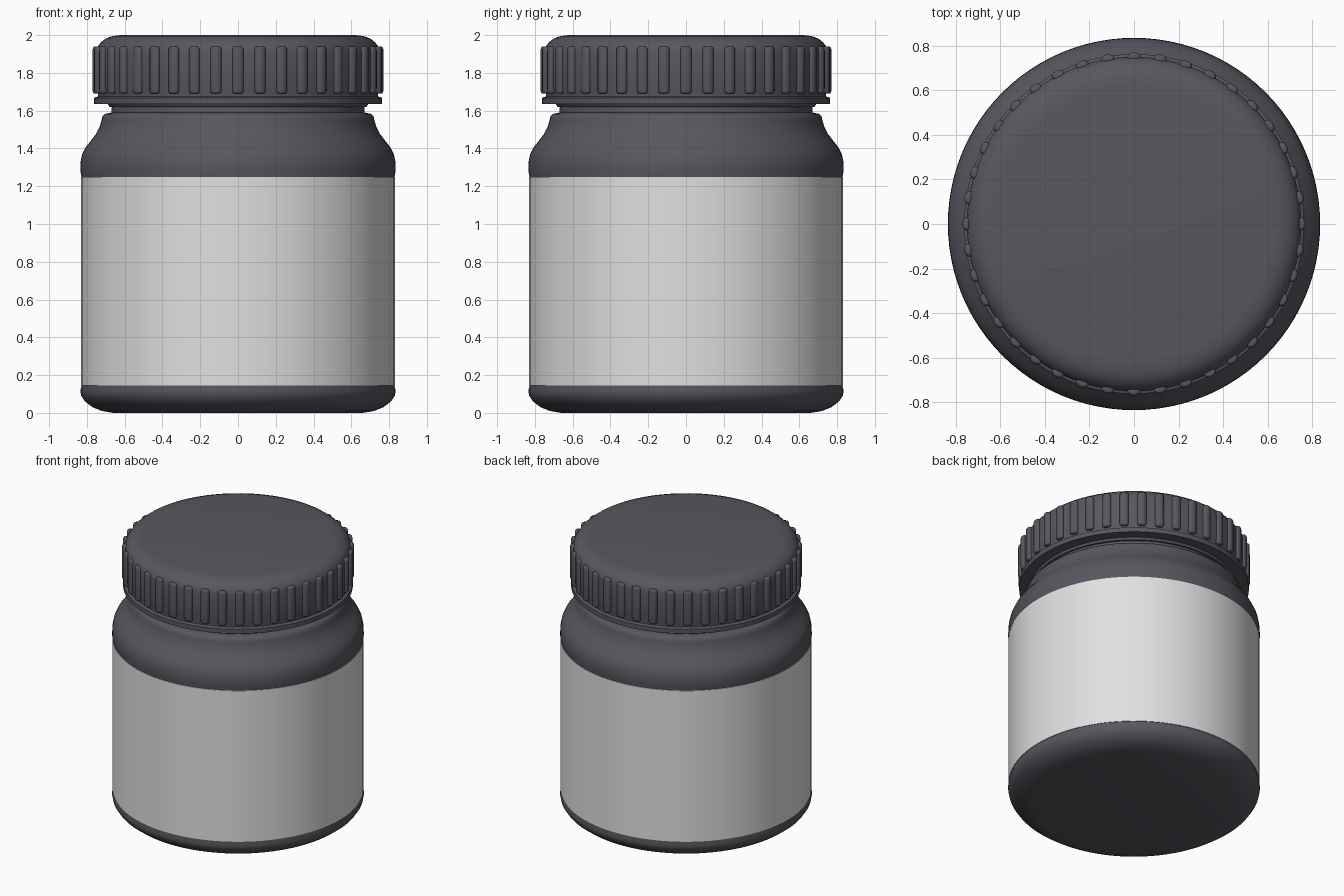
import bpy, bmesh, math
from mathutils import Matrix, Vector

cube = bpy.data.objects.get("Cube")
if cube:
    bpy.data.objects.remove(cube, do_unlink=True)


def material(name, colour):
    mat = bpy.data.materials.new(name)
    mat.use_nodes = True
    mat.diffuse_color = (*colour, 1)
    mat.node_tree.nodes["Principled BSDF"].inputs["Base Color"].default_value = (*colour, 1)
    return mat


dark = material("dark grey plastic", (0.095, 0.095, 0.115))
white = material("pale grey label", (0.75, 0.75, 0.75))


def finish(bm, name, mat, angle):
    mesh = bpy.data.meshes.new(name)
    bm.to_mesh(mesh)
    bm.free()
    mesh.materials.append(mat)
    obj = bpy.data.objects.new(name, mesh)
    bpy.context.collection.objects.link(obj)
    bpy.ops.object.select_all(action="DESELECT")
    obj.select_set(True)
    bpy.context.view_layer.objects.active = obj
    bpy.ops.object.shade_smooth_by_angle(angle=math.radians(angle))
    return obj


def lathe(name, profile, mat, steps=96):
    """Spin (radius, height) points around z."""
    bm = bmesh.new()
    verts = [bm.verts.new((r, 0, z)) for r, z in profile]
    edges = [bm.edges.new(pair) for pair in zip(verts, verts[1:])]
    bmesh.ops.spin(bm, geom=verts + edges, axis=(0, 0, 1), cent=(0, 0, 0),
                   angle=math.tau, steps=steps, use_duplicate=False)
    bmesh.ops.remove_doubles(bm, verts=bm.verts, dist=0.0005)
    bmesh.ops.recalc_face_normals(bm, faces=bm.faces)
    return finish(bm, name, mat, 40)


# Jar body: rounded base, straight wall, sloping shoulder and neck
lathe("jar_body", [
    (0, 0), (0.66, 0), (0.72, 0.01), (0.77, 0.03), (0.81, 0.06), (0.83, 0.09),
    (0.835, 0.115), (0.828, 0.145), (0.828, 1.25), (0.835, 1.28), (0.833, 1.33),
    (0.825, 1.37), (0.808, 1.405), (0.78, 1.44), (0.753, 1.475), (0.732, 1.515),
    (0.722, 1.55), (0.718, 1.57), (0.705, 1.583), (0.68, 1.588), (0.67, 1.59),
    (0.67, 1.61), (0.66, 1.65), (0.66, 1.75), (0, 1.75)], dark)

# Wraparound label
lathe("label", [(0.828, 0.145), (0.832, 0.145), (0.832, 1.25), (0.828, 1.25)], white)

# Lid with rounded top edge and a flange around the rim
lathe("lid", [
    (0, 2.0), (0.62, 2.0), (0.665, 1.995), (0.70, 1.982), (0.728, 1.96),
    (0.745, 1.935), (0.75, 1.91), (0.75, 1.72), (0.742, 1.69), (0.742, 1.675),
    (0.762, 1.668), (0.762, 1.635), (0.69, 1.635), (0.68, 1.62), (0.66, 1.62)], dark)

# Grip ribs around the lid
RIBS = 40
bm = bmesh.new()
for i in range(RIBS):
    turn = Matrix.Rotation(math.tau * i / RIBS, 4, "Z")
    place = turn @ Matrix.Translation(Vector((0.749, 0, 1.815))) @ Matrix.Diagonal((0.7, 1, 1, 1))
    rib = bmesh.ops.create_cone(bm, cap_ends=True, segments=14, radius1=0.03,
                                radius2=0.03, depth=0.25)["verts"]
    caps = {e for v in rib for e in v.link_edges if abs(e.verts[0].co.z - e.verts[1].co.z) < 0.01}
    ends = bmesh.ops.bevel(bm, geom=list(caps), offset=0.015, segments=3, profile=0.5,
                           affect="EDGES")["verts"]
    fresh = {v for v in rib if v.is_valid} | set(ends)
    bmesh.ops.transform(bm, matrix=place, verts=list(fresh))
finish(bm, "lid_ribs", dark, 50)
